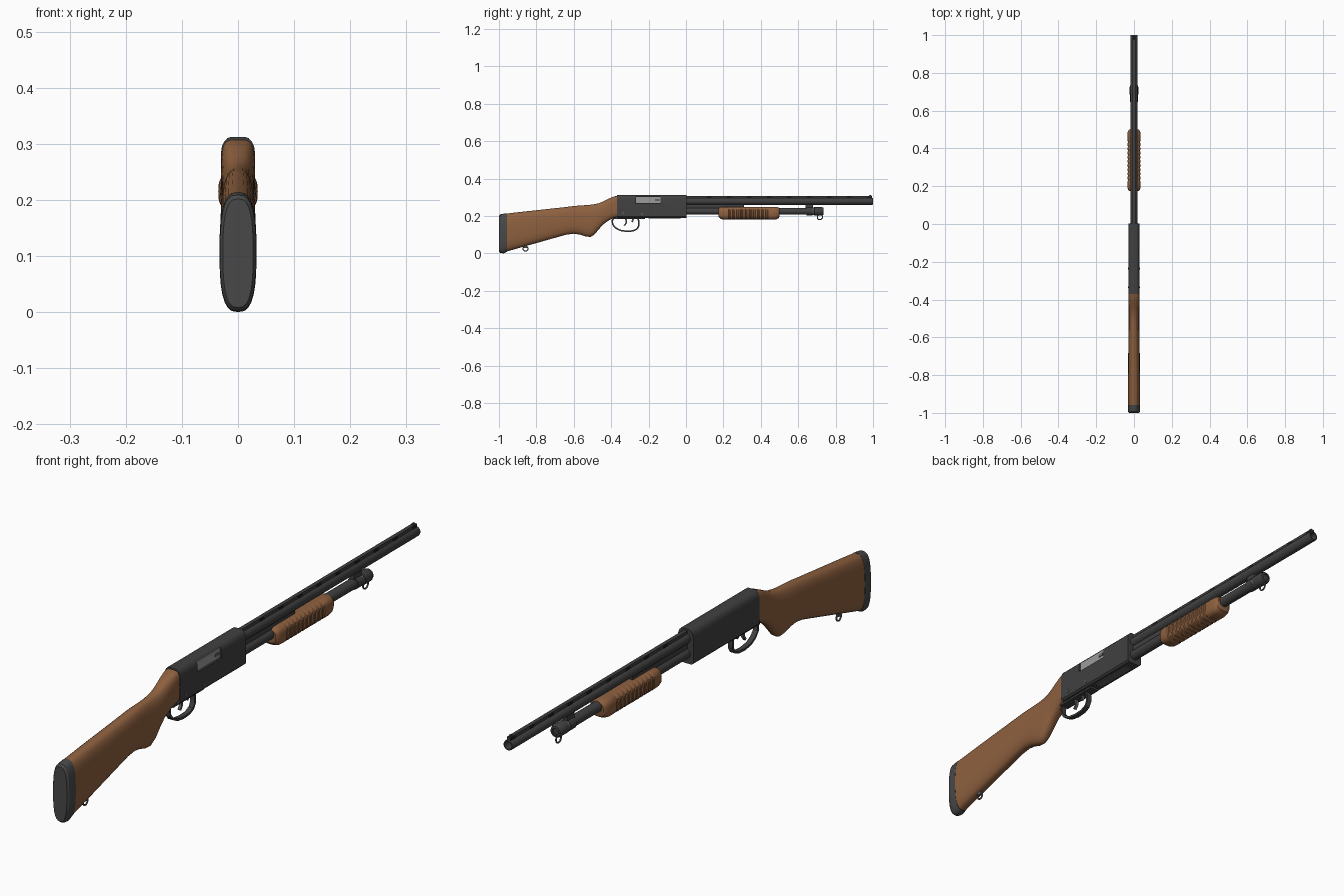
import bpy, bmesh, math
from mathutils import Matrix

if "Cube" in bpy.data.objects:
    bpy.data.objects.remove(bpy.data.objects["Cube"])


def material(name, r, g, b):
    m = bpy.data.materials.new(name)
    m.diffuse_color = (r, g, b, 1)
    m.use_nodes = True
    m.node_tree.nodes["Principled BSDF"].inputs["Base Color"].default_value = m.diffuse_color
    return m


METAL = material("dark gunmetal", 0.052, 0.052, 0.054)
RUBBER = material("rubber grey", 0.066, 0.066, 0.066)
WOOD = material("brown wood", 0.27, 0.118, 0.05)
SILVER = material("bare steel", 0.33, 0.33, 0.33)
STEEL = material("mid grey steel", 0.12, 0.12, 0.12)
BLACK = material("black", 0.015, 0.015, 0.015)


def finish(bm, name, mat):
    bmesh.ops.recalc_face_normals(bm, faces=bm.faces)
    me = bpy.data.meshes.new(name)
    bm.to_mesh(me)
    bm.free()
    ob = bpy.data.objects.new(name, me)
    me.materials.append(mat)
    bpy.context.collection.objects.link(ob)
    return ob


def skin(rings, name, mat, caps=True):
    """Join equal-length closed rings into one surface."""
    bm = bmesh.new()
    vs = [[bm.verts.new(p) for p in ring] for ring in rings]
    n = len(rings[0])
    for a, b in zip(vs, vs[1:]):
        for i in range(n):
            j = (i + 1) % n
            bm.faces.new((a[i], a[j], b[j], b[i]))
    if caps:
        bm.faces.new(vs[0])
        bm.faces.new(vs[-1])
    return finish(bm, name, mat)


def section(y, bottom, top, half_w, power, n=28):
    """Rounded-box cross-section across the gun."""
    c, h, e = (top + bottom) / 2, (top - bottom) / 2, 2 / power
    ring = []
    for i in range(n):
        a = 2 * math.pi * i / n
        ca, sa = math.cos(a), math.sin(a)
        ring.append((half_w * math.copysign(abs(ca) ** e, ca), y,
                     c + h * math.copysign(abs(sa) ** e, sa)))
    return ring


def lathe(name, mat, z, profile, n=24):
    """Turn (y, radius) pairs about an axis running along y."""
    rings = [[(r * math.cos(2 * math.pi * i / n), y, z + r * math.sin(2 * math.pi * i / n))
              for i in range(n)] for y, r in profile]
    return skin(rings, name, mat)


def box(name, mat, x0, x1, y0, y1, z0, z1):
    bm = bmesh.new()
    m = Matrix.Translation(((x0 + x1) / 2, (y0 + y1) / 2, (z0 + z1) / 2)) @ \
        Matrix.Diagonal((x1 - x0, y1 - y0, z1 - z0, 1))
    bmesh.ops.create_cube(bm, size=1, matrix=m)
    return finish(bm, name, mat)


def side_ring(name, mat, y, z, radius, wire):
    bpy.ops.mesh.primitive_torus_add(location=(0, y, z), rotation=(0, math.pi / 2, 0),
                                     major_radius=radius, minor_radius=wire,
                                     major_segments=20, minor_segments=8)
    ob = bpy.context.object
    ob.name = name
    ob.data.materials.append(mat)


def ribbon(name, mat, path, half_w, thick):
    """Flat strap following a (y, z) path."""
    rings = []
    for i, (y, z) in enumerate(path):
        a, b = path[max(i - 1, 0)], path[min(i + 1, len(path) - 1)]
        dy, dz = b[0] - a[0], b[1] - a[1]
        d = math.hypot(dy, dz)
        ny, nz = -dz / d * thick / 2, dy / d * thick / 2
        rings.append([(-half_w, y - ny, z - nz), (half_w, y - ny, z - nz),
                      (half_w, y + ny, z + nz), (-half_w, y + ny, z + nz)])
    return skin(rings, name, mat)


# Butt pad
skin([section(*s) for s in ((-1.0, 0.008, 0.202, 0.027, 2.8), (-0.993, 0.002, 0.209, 0.032, 2.8),
                            (-0.975, 0.0, 0.212, 0.033, 2.8), (-0.958, 0.008, 0.214, 0.033, 2.8))],
     "butt_pad", RUBBER)

# Stock with wrist and pistol grip
stock = ((-0.958, 0.010, 0.213, 0.0325, 2.8), (-0.86, 0.038, 0.224, 0.032, 2.8),
         (-0.74, 0.072, 0.237, 0.031, 2.7), (-0.64, 0.100, 0.248, 0.030, 2.6),
         (-0.60, 0.105, 0.253, 0.029, 2.6), (-0.565, 0.100, 0.256, 0.0285, 2.5),
         (-0.535, 0.090, 0.258, 0.028, 2.5), (-0.51, 0.088, 0.260, 0.028, 2.5),
         (-0.49, 0.100, 0.263, 0.028, 2.5), (-0.465, 0.130, 0.268, 0.028, 2.5),
         (-0.44, 0.157, 0.279, 0.028, 2.6), (-0.41, 0.178, 0.294, 0.029, 3.0),
         (-0.385, 0.190, 0.304, 0.030, 3.6), (-0.366, 0.194, 0.308, 0.030, 4.0))
skin([section(*s) for s in stock], "stock", WOOD)

# Receiver: rounded top, lightly chamfered bottom
half = [(0.024, 0.19), (0.030, 0.196), (0.030, 0.286), (0.0285, 0.296),
        (0.0245, 0.304), (0.019, 0.310), (0.013, 0.312)]
outline = half + [(-x, z) for x, z in reversed(half)]
receiver = skin([[(x, y, z) for x, z in outline] for y in (-0.37, 0.002)], "receiver", METAL)

# Ejection port cut into the right side, with the bolt inside it
cutter = box("port_cutter", BLACK, 0.020, 0.06, -0.270, -0.135, 0.267, 0.304)
mod = receiver.modifiers.new("port", 'BOOLEAN')
mod.operation, mod.solver, mod.object = 'DIFFERENCE', 'EXACT', cutter
bpy.context.view_layer.objects.active = receiver
bpy.ops.object.modifier_apply(modifier="port")
bpy.data.objects.remove(cutter)
box("bolt", SILVER, 0.015, 0.0255, -0.268, -0.137, 0.269, 0.302)
box("extractor", STEEL, 0.02, 0.0275, -0.165, -0.142, 0.280, 0.290)

# Loading port and pins
box("loading_gate", STEEL, -0.015, 0.015, -0.20, -0.03, 0.187, 0.191)
for i, (y, z) in enumerate(((-0.335, 0.215), (-0.235, 0.210))):
    bpy.ops.mesh.primitive_cylinder_add(vertices=12, radius=0.005, depth=0.063,
                                        location=(0, y, z), rotation=(0, math.pi / 2, 0))
    bpy.context.object.name = f"receiver_pin_{i}"
    bpy.context.object.data.materials.append(STEEL)

# Trigger guard and trigger
guard = [(-0.385, 0.192), (-0.394, 0.175), (-0.392, 0.155), (-0.378, 0.137), (-0.352, 0.123),
         (-0.318, 0.118), (-0.284, 0.120), (-0.262, 0.130), (-0.252, 0.148), (-0.252, 0.170),
         (-0.258, 0.192)]
ribbon("trigger_guard", METAL, guard, 0.009, 0.008)
box("trigger_plate", METAL, -0.018, 0.018, -0.39, -0.22, 0.183, 0.192)
ribbon("trigger", STEEL, [(-0.325, 0.19), (-0.319, 0.175), (-0.320, 0.162), (-0.330, 0.148)],
       0.005, 0.008)
ribbon("safety_lever", STEEL, [(-0.283, 0.19), (-0.284, 0.178), (-0.288, 0.167)], 0.004, 0.009)

# Barrel with open muzzle
BARREL_Z = 0.278
lathe("barrel", METAL, BARREL_Z, [(-0.01, 0.0185), (0.996, 0.0185), (1.0, 0.0172),
                                  (1.0, 0.0135), (0.90, 0.0135)])
lathe("bore", BLACK, BARREL_Z, [(0.899, 0.0134), (0.902, 0.0134)])

# Sighting rib, its vents, and the bead
box("rib", METAL, -0.007, 0.007, 0.0, 0.995, 0.290, 0.306)
for i in range(9):
    y = 0.125 + i * 0.107
    box(f"rib_vent_{i}", BLACK, -0.0085, 0.0085, y - 0.012, y + 0.012, 0.295, 0.303)
lathe("bead_sight", METAL, 0.307, [(0.978, 0.002), (0.981, 0.005), (0.989, 0.005), (0.992, 0.002)], 10)

# Magazine tube, action bar and end cap
TUBE_Z = 0.225
lathe("magazine_tube", METAL, TUBE_Z, [(-0.01, 0.0185), (0.69, 0.0185)])
box("action_bar", METAL, -0.007, 0.007, 0.0, 0.31, 0.238, 0.262)
lathe("magazine_cap", METAL, TUBE_Z, [(0.683, 0.019), (0.686, 0.0225), (0.726, 0.0225),
                                      (0.734, 0.019), (0.735, 0.012), (0.731, 0.011)])
lathe("cap_ring", STEEL, TUBE_Z, [(0.677, 0.0205), (0.684, 0.0205)])
lathe("barrel_band", METAL, TUBE_Z, [(0.645, 0.0215), (0.677, 0.0215)])
box("barrel_lug", METAL, -0.009, 0.009, 0.64, 0.68, 0.235, 0.270)

# Sliding fore-end: grip grooves sit between plain ends
grip = [(0.175, 0.195, 0.240, 0.026, 3), (0.182, 0.186, 0.246, 0.032, 3),
        (0.195, 0.181, 0.249, 0.0345, 3), (0.222, 0.180, 0.249, 0.0352, 3)]
for i in range(10):
    y = 0.232 + i * 0.0222
    for dy, cut in ((-0.006, 0), (-0.003, 0.0032), (0.003, 0.0032), (0.006, 0)):
        grip.append((y + dy, 0.180 + cut * 0.5, 0.249, 0.0352 - cut, 3))
grip += [(0.47, 0.180, 0.249, 0.0352, 3), (0.486, 0.183, 0.248, 0.0335, 3),
         (0.497, 0.190, 0.244, 0.029, 3), (0.50, 0.197, 0.240, 0.025, 3)]
skin([section(*s) for s in grip], "fore_end", WOOD)

# Sling swivels front and back
side_ring("front_sling_ring", STEEL, 0.716, 0.194, 0.014, 0.003)
side_ring("rear_sling_ring", STEEL, -0.858, 0.025, 0.013, 0.003)
box("rear_sling_stud", STEEL, -0.005, 0.005, -0.866, -0.850, 0.028, 0.045)

# Smooth shading with sharp edges kept
bpy.ops.object.select_all(action='SELECT')
bpy.ops.object.shade_smooth_by_angle(angle=math.radians(32))
